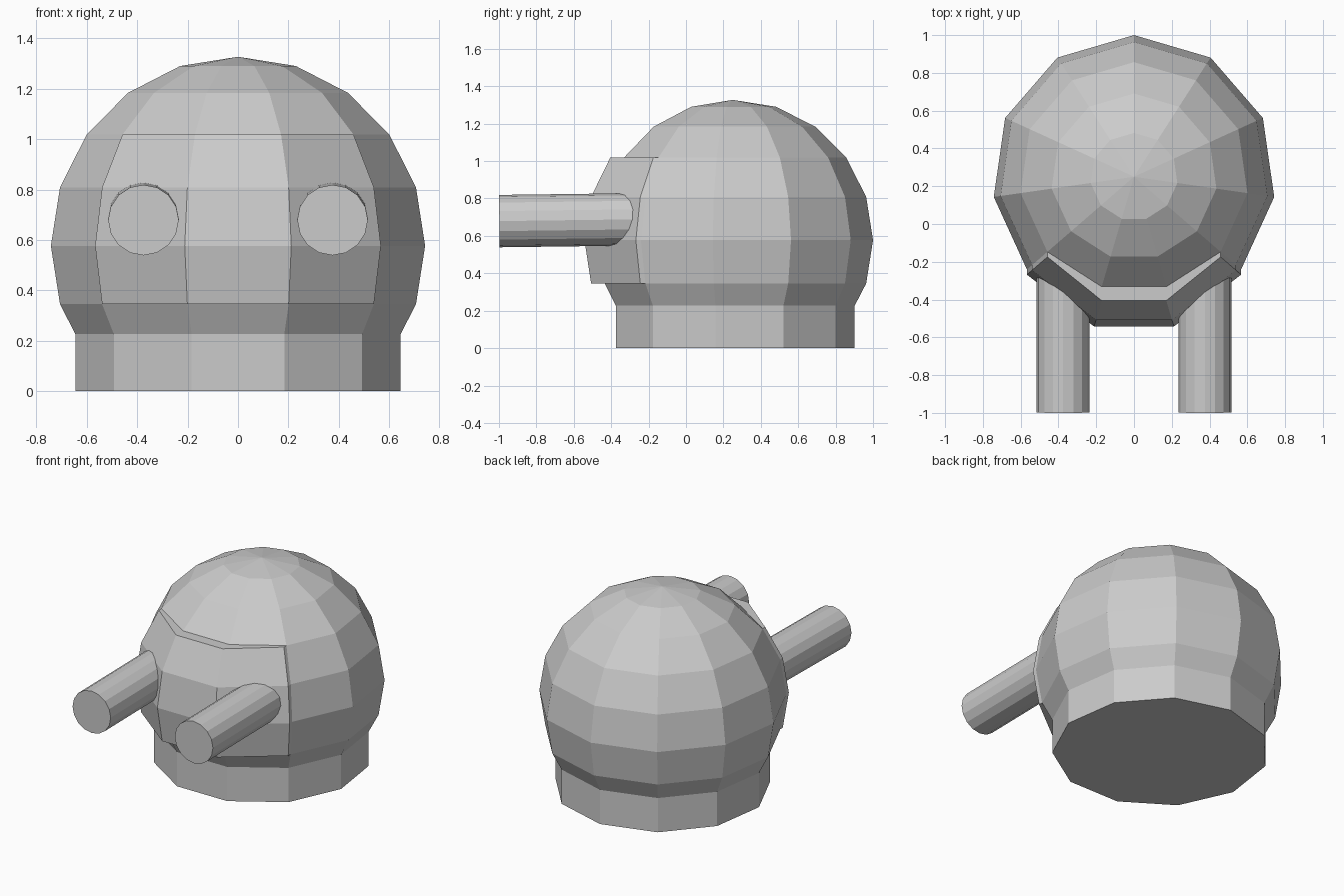
import bpy, bmesh
from math import sin, cos, pi, radians
from mathutils import Vector

if "Cube" in bpy.data.objects:
    bpy.data.objects.remove(bpy.data.objects["Cube"])

SIDES, R, CY, CZ = 11, 0.75, 0.25, 0.577


def finish(bm, name):
    bmesh.ops.recalc_face_normals(bm, faces=bm.faces)
    me = bpy.data.meshes.new(name)
    bm.to_mesh(me)
    bm.free()
    ob = bpy.data.objects.new(name, me)
    bpy.context.collection.objects.link(ob)
    return ob


# Domed body: straight base collar, then sphere rings in 18 degree steps
profile = [(0.652, 0.0), (0.652, 0.227)]
profile += [(R * cos(radians(a)), CZ + R * sin(radians(a))) for a in range(-18, 90, 18)]
bm = bmesh.new()
rings = []
for r, z in profile:
    rings.append([bm.verts.new((r * sin(2 * pi * i / SIDES), CY + r * cos(2 * pi * i / SIDES), z))
                  for i in range(SIDES)])
for a, b in zip(rings, rings[1:]):
    for i in range(SIDES):
        j = (i + 1) % SIDES
        bm.faces.new((a[i], a[j], b[j], b[i]))
bm.faces.new(rings[0])
tip = bm.verts.new((0, CY, CZ + R))
for i in range(SIDES):
    bm.faces.new((rings[-1][i], rings[-1][(i + 1) % SIDES], tip))
bmesh.ops.recalc_face_normals(bm, faces=bm.faces)

# Raised front plate: the three front columns over three rings pushed forward
front = []
for f in bm.faces:
    c = f.calc_center_median()
    if c.y < -0.1 and abs(c.x) < 0.48 and 0.345 < c.z < 1.018:
        front.append(f)
new = bmesh.ops.extrude_face_region(bm, geom=front)["geom"]
old = [f for f in front if f.is_valid and f not in new]
if old:
    bmesh.ops.delete(bm, geom=old, context='FACES')
for v in new:
    if isinstance(v, bmesh.types.BMVert):
        v.co.y -= 0.073 if abs(v.co.x) < 0.3 else 0.027
finish(bm, "domed_body")

# Twin barrels, tilted very slightly downward toward the back
for side, label in ((-1, "left"), (1, "right")):
    start = Vector((side * 0.375, -0.998, 0.69))
    end = Vector((side * 0.375, -0.15, 0.679))
    axis = end - start
    bm = bmesh.new()
    bmesh.ops.create_cone(bm, cap_ends=True, segments=16, radius1=0.14, radius2=0.14,
                          depth=axis.length)
    ob = finish(bm, label + "_barrel")
    ob.location = (start + end) / 2
    ob.rotation_euler = (radians(90) + 0.013, 0, 0)
